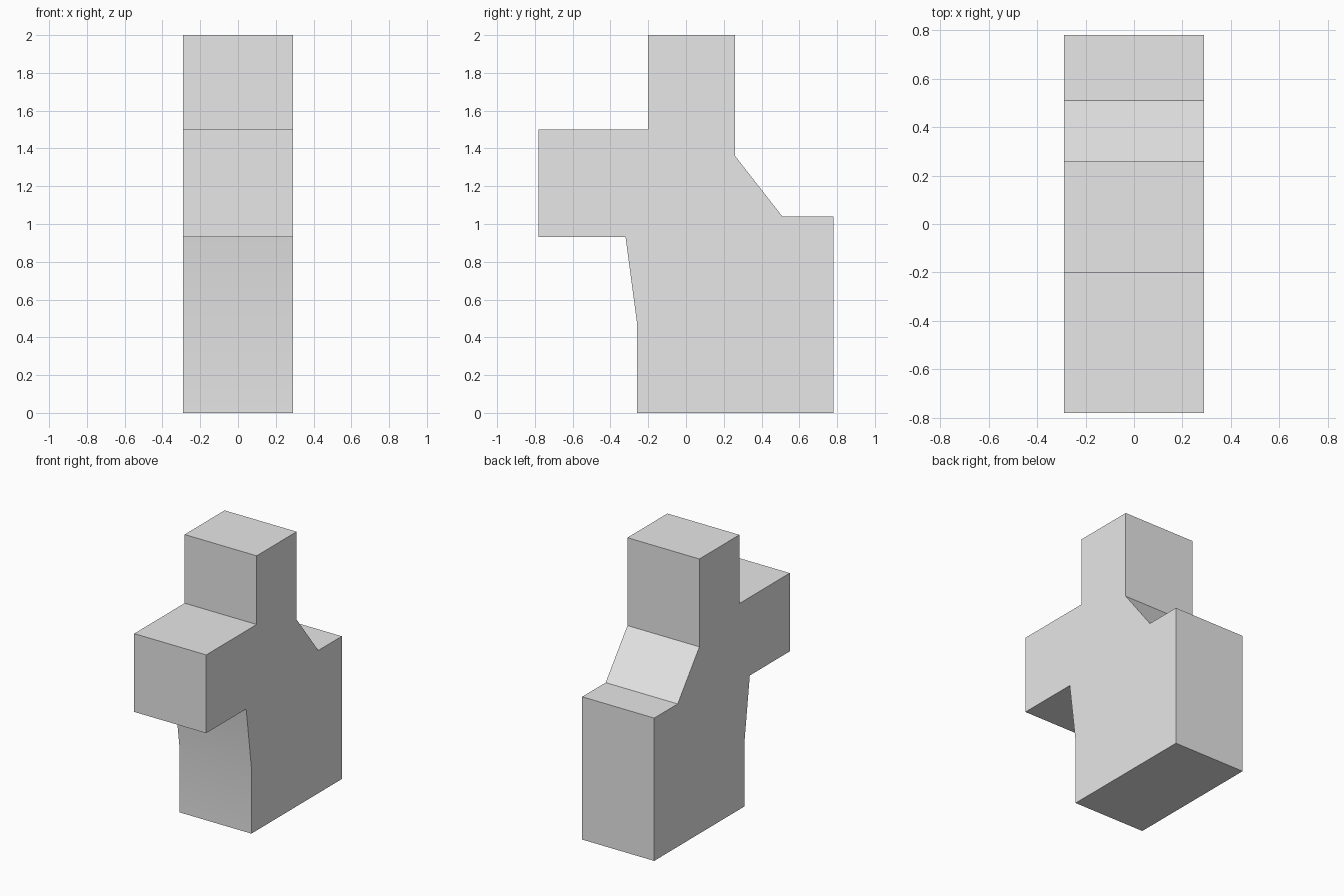
import bpy
import bmesh
import math

cube = bpy.data.objects.get("Cube")
if cube:
    bpy.data.objects.remove(cube, do_unlink=True)

HALF_WIDTH = 0.29

# Side outline as (y, z)
outline = [
    (-0.26, 0.0), (0.78, 0.0), (0.78, 1.04), (0.51, 1.04),
    (0.26, 1.36), (0.26, 2.0), (-0.2, 2.0), (-0.2, 1.5),
    (-0.78, 1.5), (-0.78, 0.93), (-0.32, 0.93), (-0.26, 0.48),
]

# Plain grey surface
grey = bpy.data.materials.new("light_grey")
grey.use_nodes = True
colour = (0.8, 0.8, 0.8, 1.0)
grey.diffuse_color = colour
grey.node_tree.nodes["Principled BSDF"].inputs["Base Color"].default_value = colour

# Extrude the outline across the width
bm = bmesh.new()
side = bm.faces.new([bm.verts.new((-HALF_WIDTH, y, z)) for y, z in outline])
result = bmesh.ops.extrude_face_region(bm, geom=[side], use_keep_orig=True)
moved = [g for g in result["geom"] if isinstance(g, bmesh.types.BMVert)]
bmesh.ops.translate(bm, verts=moved, vec=(2 * HALF_WIDTH, 0, 0))
bmesh.ops.recalc_face_normals(bm, faces=bm.faces)

mesh = bpy.data.meshes.new("stepped_block")
bm.to_mesh(mesh)
bm.free()
mesh.materials.append(grey)

block = bpy.data.objects.new("stepped_block", mesh)
bpy.context.collection.objects.link(block)

# Soften only the shallow bend on the front
bpy.ops.object.select_all(action="DESELECT")
block.select_set(True)
bpy.context.view_layer.objects.active = block
bpy.ops.object.shade_smooth_by_angle(angle=math.radians(30))
